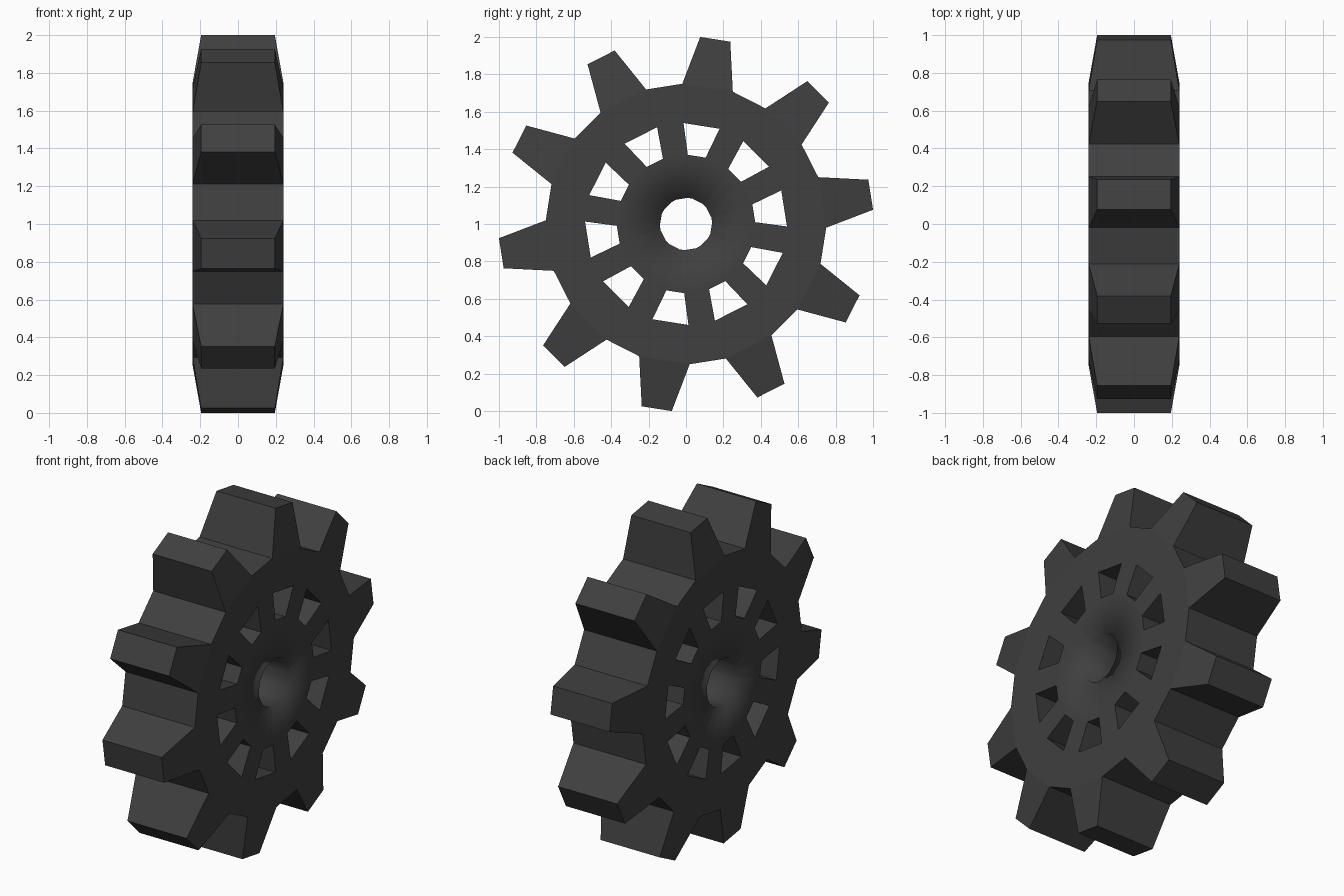
import bpy, bmesh
from math import cos, sin, radians

if "Cube" in bpy.data.objects:
    bpy.data.objects.remove(bpy.data.objects["Cube"])

TEETH = 10
START = 9  # angle of first tooth, degrees
# ring: radius, half-angle of its tooth sector, half thickness
RINGS = {
    "bore": (0.14, 5.5, 0.235),
    "hub": (0.37, 7.5, 0.24),
    "rim": (0.54, 10.4, 0.24),
    "root": (0.75, 10.5, 0.24),
    "tip": (1.003, 4.65, 0.195),
}

bm = bmesh.new()


def ring(radius, half, x):
    """Two points per tooth, placed either side of its centre line."""
    pts = []
    for k in range(TEETH):
        for side in (-1, 1):
            a = radians(START + 360 / TEETH * k + side * half)
            pts.append(bm.verts.new((x, radius * cos(a), radius * sin(a))))
    return pts


top = {n: ring(r, h, x) for n, (r, h, x) in RINGS.items()}
mid = {n: ring(r, h, 0) for n, (r, h, x) in RINGS.items()}


def quad(*verts, smooth=False):
    bm.faces.new(verts).smooth = smooth


def wall(name_p, p, name_q, q, smooth=False):
    """Wall from a face edge down to the middle plane."""
    quad(top[name_p][p], top[name_q][q], mid[name_q][q], mid[name_p][p], smooth=smooth)


def strip(inner, outer, i, j, smooth=False):
    quad(top[inner][i], top[outer][i], top[outer][j], top[inner][j], smooth=smooth)


for i in range(2 * TEETH):
    j = (i + 1) % (2 * TEETH)
    # hub and bore
    strip("bore", "hub", i, j, smooth=True)
    wall("bore", i, "bore", j, smooth=True)
    # rim band
    strip("rim", "root", i, j)
    if i % 2 == 0:
        # window below each tooth
        for p, a, q, b in (("hub", i, "rim", i), ("rim", i, "rim", j),
                           ("rim", j, "hub", j), ("hub", j, "hub", i)):
            wall(p, a, q, b)
        # tapered tooth
        strip("root", "tip", i, j)
        wall("tip", i, "root", i)
        wall("tip", j, "tip", i)
        wall("root", j, "tip", j)
    else:
        # spoke and gap floor
        strip("hub", "rim", i, j)
        wall("root", j, "root", i)

me = bpy.data.meshes.new("sprocket_wheel")
bm.to_mesh(me)
bm.free()
wheel = bpy.data.objects.new("sprocket_wheel", me)
bpy.context.collection.objects.link(wheel)
wheel.location.z = 1

# second half
mirror = wheel.modifiers.new("mirror", "MIRROR")
mirror.use_axis = (True, False, False)
mirror.merge_threshold = 0.001

mat = bpy.data.materials.new("dark_metal")
mat.diffuse_color = (0.05, 0.05, 0.05, 1)
mat.use_nodes = True
mat.node_tree.nodes["Principled BSDF"].inputs["Base Color"].default_value = mat.diffuse_color
me.materials.append(mat)
